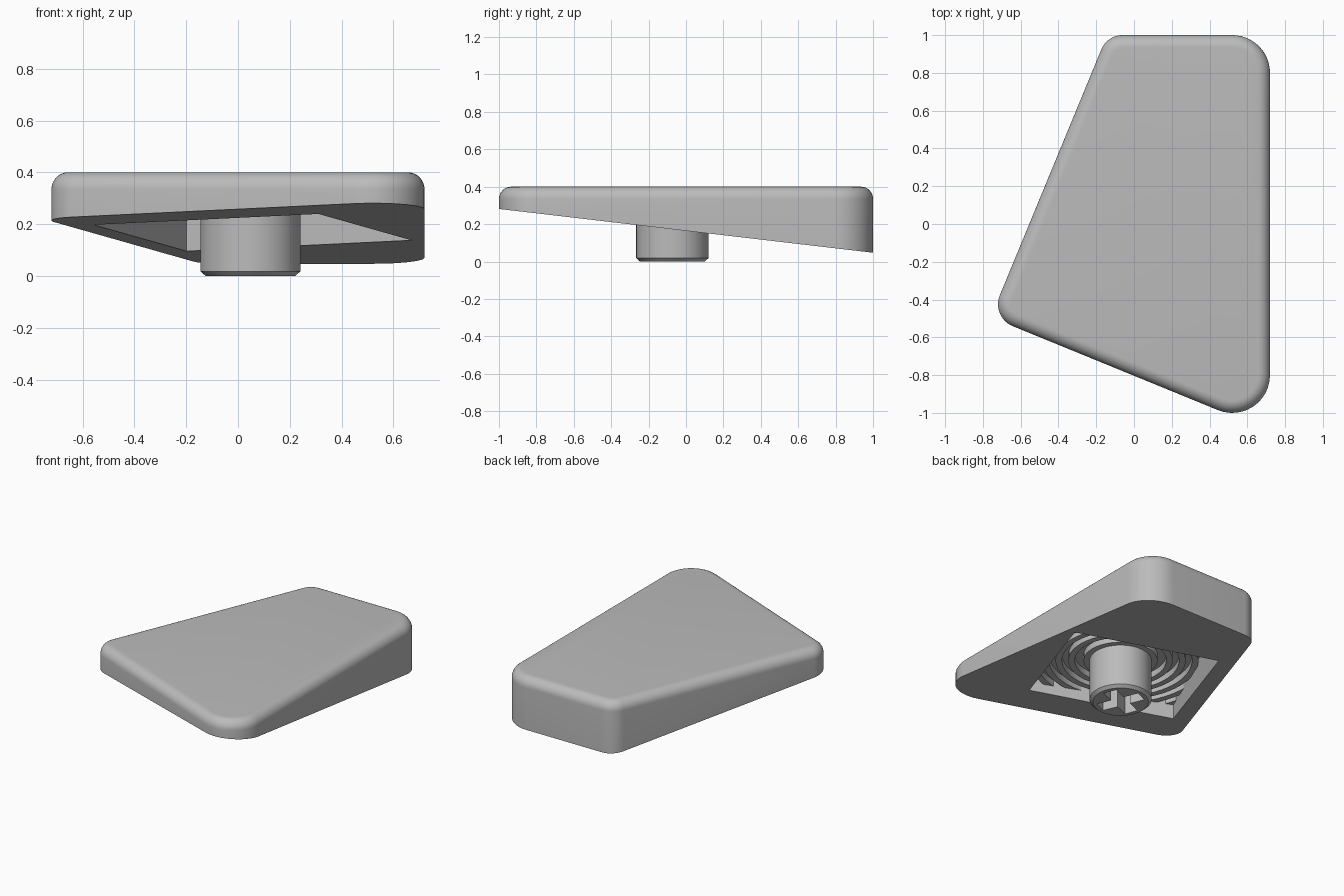
import bpy, bmesh, math
from math import cos, sin, radians, pi

cube = bpy.data.objects.get("Cube")
if cube:
    bpy.data.objects.remove(cube, do_unlink=True)

grey = bpy.data.materials.new("light grey plastic")
grey.use_nodes = True
grey.diffuse_color = (0.5, 0.5, 0.5, 1)
grey.node_tree.nodes["Principled BSDF"].inputs["Base Color"].default_value = (0.5, 0.5, 0.5, 1)

TOP, CEILING, RIDGE = 0.40, 0.34, 0.297
STEM = (0.048, -0.073)
POCKET = (0.056, -0.03)


def loft(name, loops, closed=False):
    """Skin stacked point loops; either cap the ends or join last to first."""
    bm = bmesh.new()
    rows = [[bm.verts.new(p) for p in loop] for loop in loops]
    n = len(rows[0])
    pairs = list(zip(rows, rows[1:])) + ([(rows[-1], rows[0])] if closed else [])
    for a, b in pairs:
        for i in range(n):
            j = (i + 1) % n
            bm.faces.new((a[i], a[j], b[j], b[i]))
    if not closed:
        bm.faces.new(rows[0][::-1])
        bm.faces.new(rows[-1])
    bmesh.ops.recalc_face_normals(bm, faces=bm.faces)
    mesh = bpy.data.meshes.new(name)
    bm.to_mesh(mesh)
    bm.free()
    mesh.materials.append(grey)
    obj = bpy.data.objects.new(name, mesh)
    bpy.context.collection.objects.link(obj)
    return obj


def circle(r, z, n=72):
    return [(STEM[0] + r * cos(2 * pi * i / n), STEM[1] + r * sin(2 * pi * i / n), z)
            for i in range(n)]


def box(name, centre, size, z0, z1, angle):
    """Upright box turned about z."""
    c, s = cos(radians(angle)), sin(radians(angle))
    w, d = size[0] / 2, size[1] / 2
    flat = [(centre[0] + x * c - y * s, centre[1] + x * s + y * c)
            for x, y in ((-w, -d), (w, -d), (w, d), (-w, d))]
    return loft(name, [[(x, y, z) for x, y in flat] for z in (z0, z1)])


def activate(obj):
    bpy.ops.object.select_all(action='DESELECT')
    obj.select_set(True)
    bpy.context.view_layer.objects.active = obj


def boolean(obj, cutter, operation):
    mod = obj.modifiers.new("cut", 'BOOLEAN')
    mod.operation, mod.object, mod.solver = operation, cutter, 'EXACT'
    activate(obj)
    bpy.ops.object.modifier_apply(modifier=mod.name)


def smooth(obj):
    activate(obj)
    bpy.ops.object.shade_smooth_by_angle(angle=radians(30))


# Four-cornered outline: centre, radius, start and end angle of each corner
CORNERS = [(0.52, -0.80, 0.20, 247.5, 360), (0.52, 0.80, 0.20, 0, 90),
           (-0.06, 0.878, 0.122, 90, 157.5), (-0.595, -0.425, 0.125, 157.5, 247.5)]


def outline(inset, height):
    points = []
    for cx, cy, r, a0, a1 in CORNERS:
        for i in range(13):
            a = radians(a0 + (a1 - a0) * i / 12)
            x, y = cx + (r - inset) * cos(a), cy + (r - inset) * sin(a)
            points.append((x, y, height(y)))
    return points


# Cap body: sloping underside, upright sides, rounded top rim
rim = 0.065
loops = [outline(0, lambda y: 0.164 - 0.117 * y)]
for k in range(9):
    a = pi / 2 * k / 8
    loops.append(outline(rim * (1 - cos(a)), lambda y: TOP - rim + rim * sin(a)))
cap = loft("cap_body", loops)

# Square pocket in the underside
pocket = box("pocket_cutter", POCKET, (0.94, 0.94), -0.2, CEILING, -22.5)
boolean(cap, pocket, 'DIFFERENCE')
smooth(cap)

# Concentric ridges on the pocket ceiling, trimmed to the pocket
for k in range(5):
    r = 0.285 + 0.08 * k
    ridge = loft(f"ceiling_ridge_{k + 1}",
                 [circle(r, RIDGE), circle(r + 0.04, RIDGE),
                  circle(r + 0.04, 0.36), circle(r, 0.36)], closed=True)
    boolean(ridge, pocket, 'INTERSECT')
    smooth(ridge)
bpy.data.objects.remove(pocket, do_unlink=True)

# Round stem with chamfered end and a collar at its root
stem = loft("stem", [circle(0.173, 0), circle(0.193, 0.018), circle(0.193, RIDGE),
                     circle(0.23, RIDGE), circle(0.23, 0.35)])

# Cross-shaped socket in the stem
for angle in (22.5, 112.5):
    slot = box("slot_cutter", STEM, (0.29, 0.088), -0.1, 0.25, angle)
    boolean(stem, slot, 'DIFFERENCE')
    bpy.data.objects.remove(slot, do_unlink=True)
smooth(stem)
